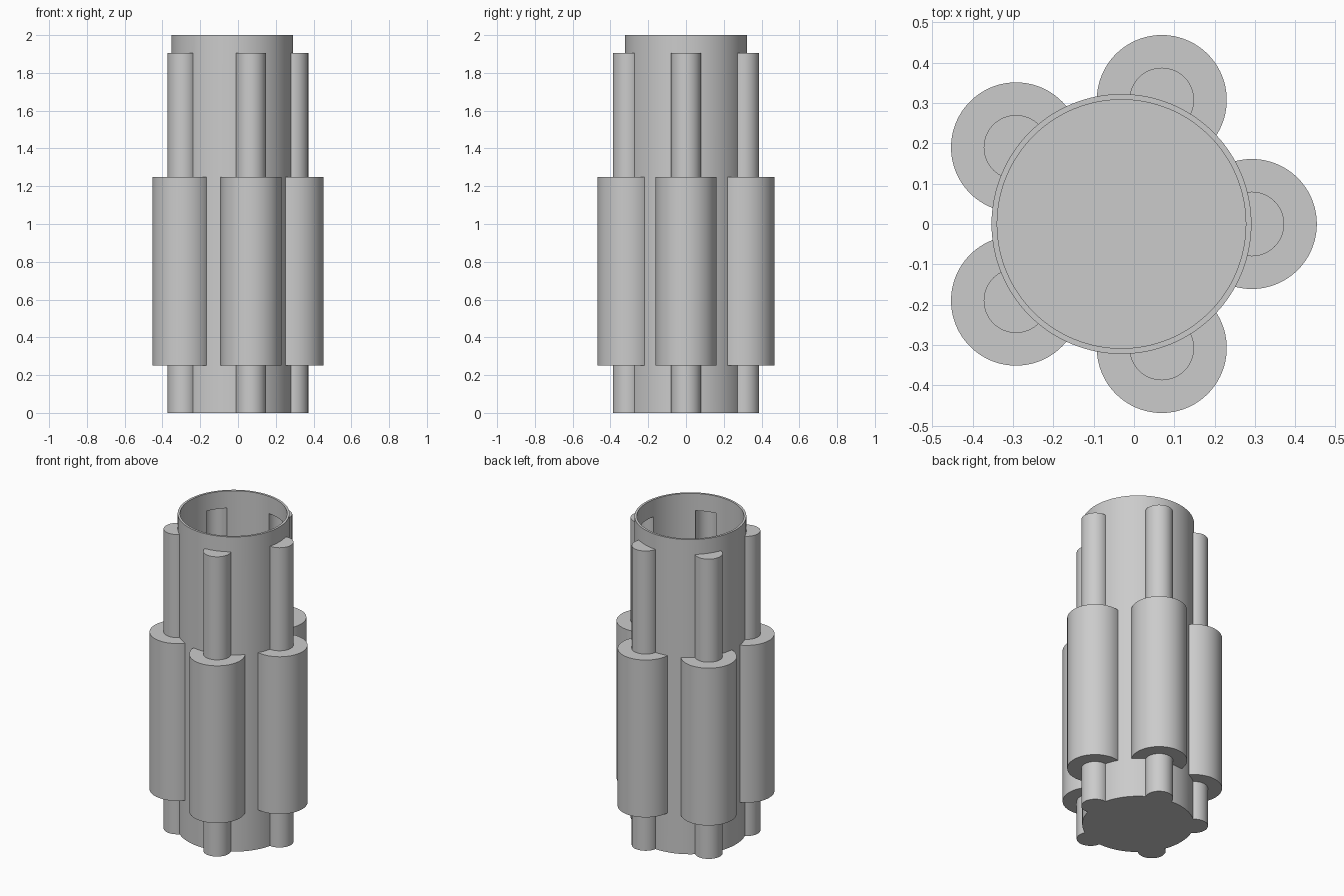
import bpy
from math import cos, sin, tau, radians

if "Cube" in bpy.data.objects:
    bpy.data.objects.remove(bpy.data.objects["Cube"])

CX = -0.031       # axis of the main tube
RING = 0.323      # distance from the axis to each rod
WALL = 0.014


def cylinder(name, x, y, r, z0, z1, sides):
    bpy.ops.mesh.primitive_cylinder_add(vertices=sides, radius=r, depth=z1 - z0,
                                        location=(x, y, (z0 + z1) / 2))
    ob = bpy.context.object
    ob.name = name
    return ob


def combine(target, other, operation):
    mod = target.modifiers.new("combine", 'BOOLEAN')
    mod.operation = operation
    mod.solver = 'EXACT'
    mod.object = other
    bpy.context.view_layer.objects.active = target
    bpy.ops.object.modifier_apply(modifier=mod.name)
    bpy.data.objects.remove(other, do_unlink=True)


def lobed_tube(name, inset, top):
    """Main tube with five rods and five wide sleeves, shrunk by inset."""
    tube = cylinder(name, CX, 0, 0.322 - inset, inset, top, 128)
    for i in range(5):
        a = tau * i / 5
        x, y = CX + RING * cos(a), RING * sin(a)
        rod = cylinder("rod", x, y, 0.08 - inset, inset, 1.905 - inset, 64)
        combine(tube, rod, 'UNION')
        sleeve = cylinder("sleeve", x, y, 0.161 - inset, 0.25 + inset, 1.25 - inset, 96)
        combine(tube, sleeve, 'UNION')
    return tube


# Outer shape, hollowed by a smaller copy that breaks through the top
body = lobed_tube("lobed_container", 0, 2.0)
cavity = lobed_tube("cavity", WALL, 2.2)
combine(body, cavity, 'DIFFERENCE')

# Smooth walls, sharp edges
bpy.ops.object.select_all(action='DESELECT')
body.select_set(True)
bpy.context.view_layer.objects.active = body
bpy.ops.object.shade_smooth_by_angle(angle=radians(30))
